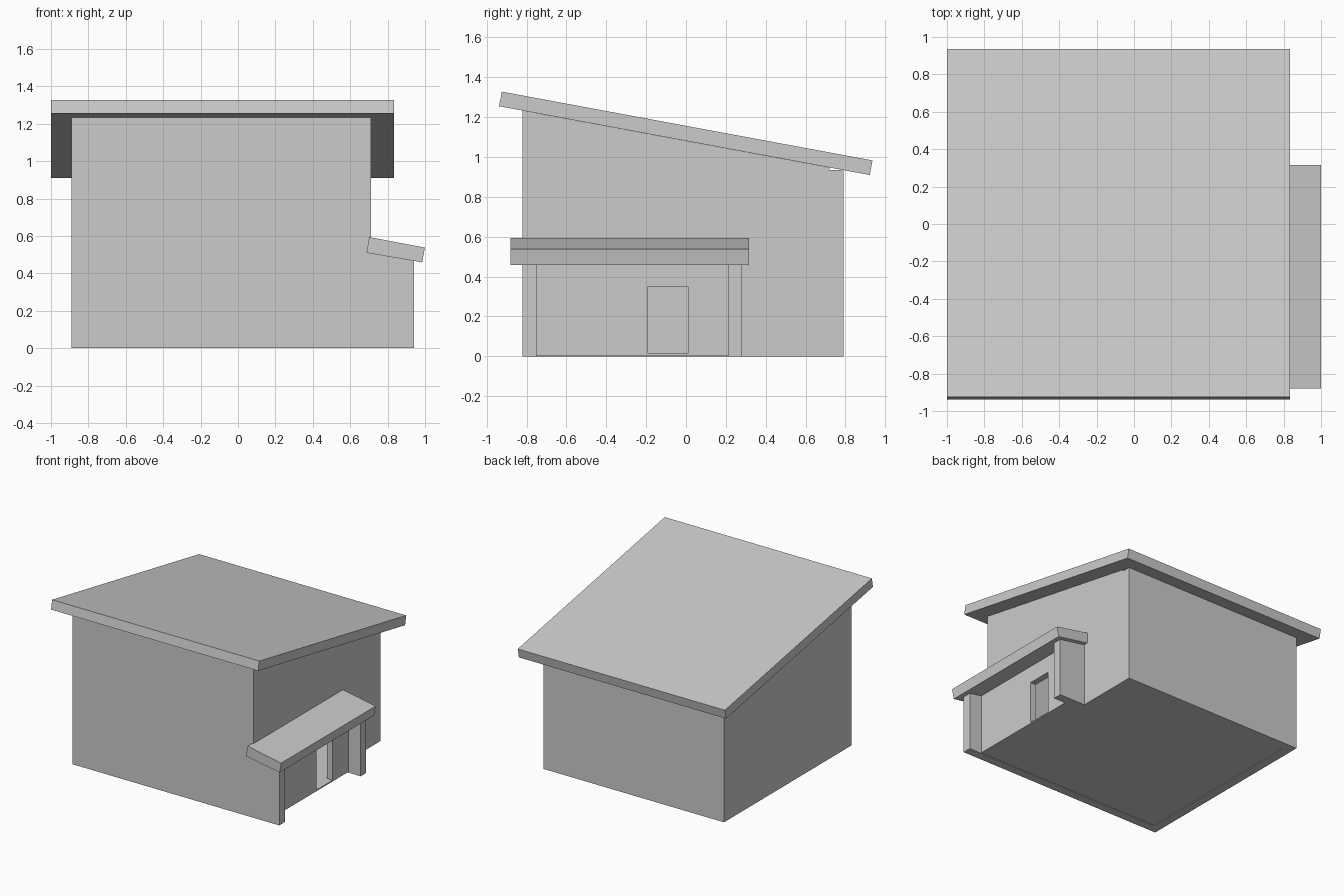
import bpy, bmesh
from mathutils import Vector

if "Cube" in bpy.data.objects:
    bpy.data.objects.remove(bpy.data.objects["Cube"])

T = 0.07                              # wall thickness
X0, X1, XP = -0.89, 0.71, 0.94        # left wall, right wall, porch edge
Y0, Y1 = -0.82, 0.79                  # front and back
P0, P1 = Y0 + T, 0.21                 # inside of the porch


def prism(name, axis, profile, a, b):
    """Extrude a profile along 'x' (points are y,z) or 'y' (points are x,z)."""
    bm = bmesh.new()
    verts = [bm.verts.new((a, u, v) if axis == 'x' else (u, a, v)) for u, v in profile]
    face = bm.faces.new(verts)
    res = bmesh.ops.extrude_face_region(bm, geom=[face])
    step = Vector((b - a, 0, 0)) if axis == 'x' else Vector((0, b - a, 0))
    bmesh.ops.translate(bm, vec=step, verts=[g for g in res['geom'] if isinstance(g, bmesh.types.BMVert)])
    bmesh.ops.recalc_face_normals(bm, faces=bm.faces)
    me = bpy.data.meshes.new(name)
    bm.to_mesh(me)
    bm.free()
    ob = bpy.data.objects.new(name, me)
    bpy.context.collection.objects.link(ob)
    return ob


def eave(y):
    """Underside of the main roof."""
    return 1.255 - (y + 0.94) * 0.345 / 1.86


# Front wall runs on past the house to close the porch
prism("front_wall", 'y', [(X0, 0), (XP, 0), (XP, 0.467), (X1, 0.507),
                          (X1, eave(Y0)), (X0, eave(Y0))], Y0, Y0 + T)
prism("back_wall", 'y', [(X0, 0), (X1, 0), (X1, eave(Y1)), (X0, eave(Y1))], Y1 - T, Y1)

# Side walls with sloping tops; the right one is open towards the porch
ya, yb = Y0 + T, Y1 - T
prism("left_wall", 'x', [(ya, 0), (yb, 0), (yb, eave(yb)), (ya, eave(ya))], X0, X0 + T)
prism("right_wall", 'x', [(P1, 0), (yb, 0), (yb, eave(yb)), (ya, eave(ya)),
                          (ya, 0.5), (P1, 0.5)], X1 - T, X1)

# Floor of the house and porch
prism("floor", 'y', [(X0 + T, 0.005), (X1 - T, 0.005), (X1 - T, 0.015), (X0 + T, 0.015)], ya, yb)
prism("porch_floor", 'y', [(X1 - T, 0.005), (0.83, 0.005), (0.83, 0.015), (X1 - T, 0.015)], P0, P1)

# Porch end wall and recessed entrance wall with doorway
prism("porch_end_wall", 'y', [(X1, 0), (XP, 0), (XP, 0.467), (X1, 0.507)], P1, P1 + T)
prism("entrance_wall", 'x', [(P0, 0.005), (-0.19, 0.005), (-0.19, 0.35), (0.01, 0.35),
                             (0.01, 0.005), (P1, 0.005), (P1, 0.49), (P0, 0.49)], 0.78, 0.83)

# Sloping roof slabs
prism("main_roof", 'x', [(-0.938, 1.255), (0.922, 0.91), (0.936, 0.983), (-0.924, 1.328)], -1.0, 0.835)
prism("porch_roof", 'y', [(0.687, 0.51), (0.985, 0.459), (0.999, 0.538), (0.701, 0.594)], -0.88, 0.315)
